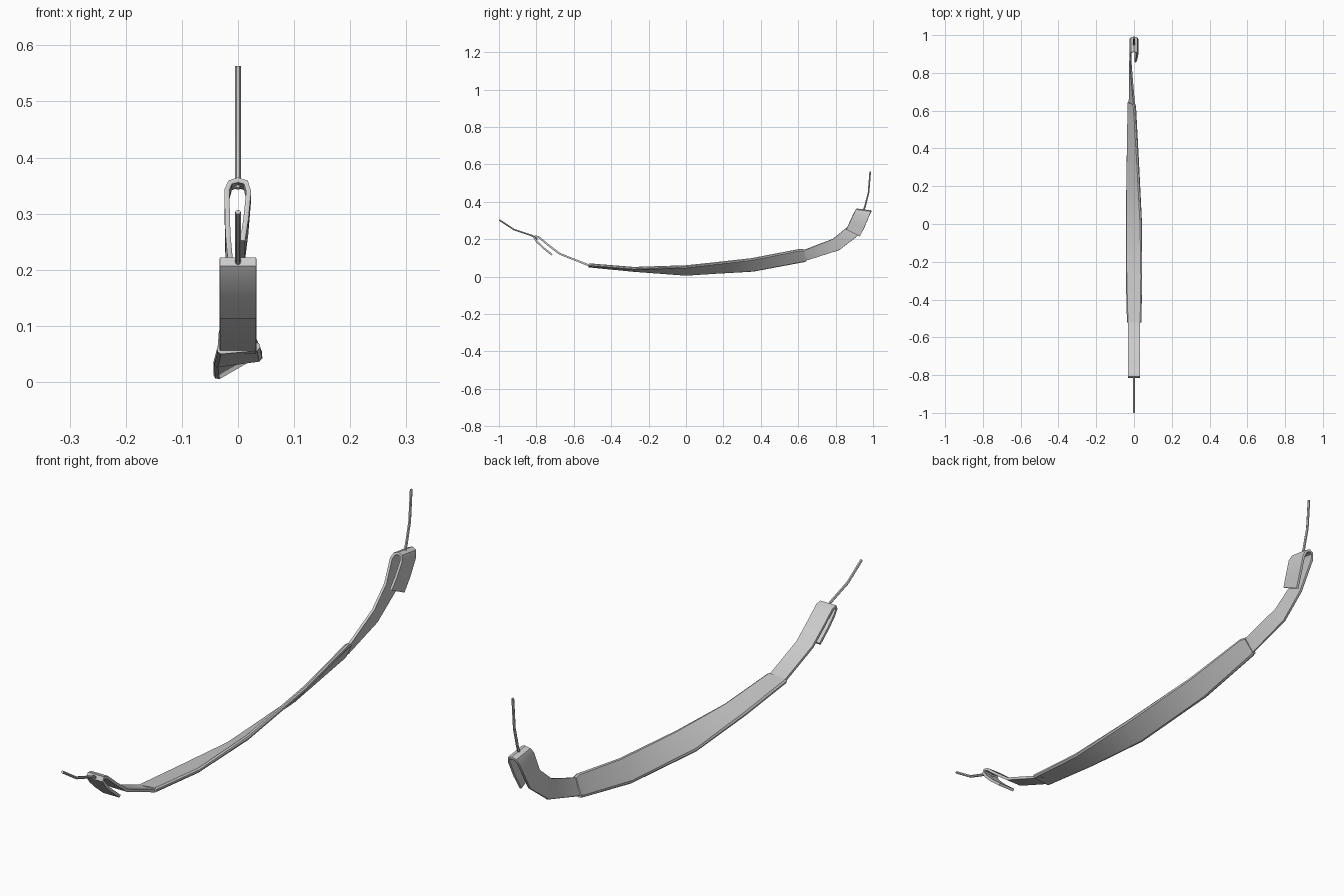
import bpy, bmesh
from mathutils import Vector

if "Cube" in bpy.data.objects:
    bpy.data.objects.remove(bpy.data.objects["Cube"])


def finish(obj, angle=0.6):
    bpy.ops.object.select_all(action='DESELECT')
    obj.select_set(True)
    bpy.context.view_layer.objects.active = obj
    bpy.ops.object.shade_smooth_by_angle(angle=angle)


def band(name, edges, thick, bevel):
    """Sweep a chamfered flat section along pairs of (left edge, right edge) points."""
    pairs = [(Vector(a), Vector(b)) for a, b in edges]
    mids = [(a + b) / 2 for a, b in pairs]
    bm = bmesh.new()
    rings = []
    for i, (a, b) in enumerate(pairs):
        t_in = (mids[i] - mids[max(i - 1, 0)]).normalized()
        t_out = (mids[min(i + 1, len(mids) - 1)] - mids[i]).normalized()
        tangent = (t_in + t_out).normalized()
        w = (b - a).normalized()
        n = w.cross(tangent).normalized() * thick / 2
        c = w * bevel
        k = 0.4
        pts = [a - n * k, a + c - n, b - c - n, b - n * k,
               b + n * k, b - c + n, a + c + n, a + n * k]
        rings.append([bm.verts.new(p) for p in pts])
    for r, s in zip(rings, rings[1:]):
        for j in range(8):
            m = (j + 1) % 8
            bm.faces.new((r[j], r[m], s[m], s[j]))
    bm.faces.new(rings[0])
    bm.faces.new(rings[-1])
    bmesh.ops.recalc_face_normals(bm, faces=bm.faces)
    me = bpy.data.meshes.new(name)
    bm.to_mesh(me)
    bm.free()
    obj = bpy.data.objects.new(name, me)
    bpy.context.collection.objects.link(obj)
    finish(obj)


def cord(name, pts):
    cu = bpy.data.curves.new(name, 'CURVE')
    cu.dimensions = '3D'
    cu.bevel_depth = 0.005
    cu.bevel_resolution = 1
    cu.use_fill_caps = True
    sp = cu.splines.new('POLY')
    sp.points.add(len(pts) - 1)
    for p, co in zip(sp.points, pts):
        p.co = (*co, 1)
    obj = bpy.data.objects.new(name, cu)
    bpy.context.collection.objects.link(obj)
    bpy.context.view_layer.objects.active = obj
    obj.select_set(True)
    bpy.ops.object.convert(target='MESH')
    finish(bpy.context.view_layer.objects.active)


# front webbing: tail, fold and run into the pad
profile = [(-.717, .117), (-.765, .156), (-.797, .187), (-.811, .207), (-.806, .217),
           (-.788, .212), (-.735, .168), (-.675, .122), (-.52, .061), (-.49, .056)]
band("front_strap", [((-.033, y, z), (.033, y, z)) for y, z in profile], .010, .001)

# twisted shoulder pad
band("shoulder_pad", [
    ((-.037, -.52, .057), (.039, -.52, .064)),
    ((-.043, -.28, .033), (.043, -.28, .045)),
    ((-.042, 0, .009), (.041, 0, .057)),
    ((-.036, .36, .029), (.023, .35, .097)),
    ((-.030, .63, .079), (.007, .61, .147)),
    ((-.029, .645, .084), (.004, .632, .144))], .016, .006)

# rear webbing: upright run, fold and tail
band("rear_strap", [
    ((-.027, .62, .083), (.002, .61, .135)),
    ((-.024, .66, .092), (.001, .64, .146)),
    ((-.023, .82, .142), (-.012, .785, .202)),
    ((-.018, .918, .218), (-.018, .862, .265)),
    ((-.020, .980, .325), (-.020, .898, .342)),
    ((-.014, .989, .345), (-.014, .907, .356)),
    ((.000, .992, .350), (.000, .910, .360)),
    ((.014, .989, .345), (.014, .907, .356)),
    ((.019, .980, .325), (.019, .898, .340)),
    ((.014, .955, .265), (.014, .875, .290)),
    ((.008, .930, .216), (.008, .856, .252))], .009, .001)

# tie cords
cord("front_cord", [(0, -.998, .303), (0, -.92, .252), (0, -.82, .218), (0, -.795, .200)])
cord("rear_cord", [(0, .945, .345), (0, .957, .375), (0, .976, .45), (0, .985, .563)])
